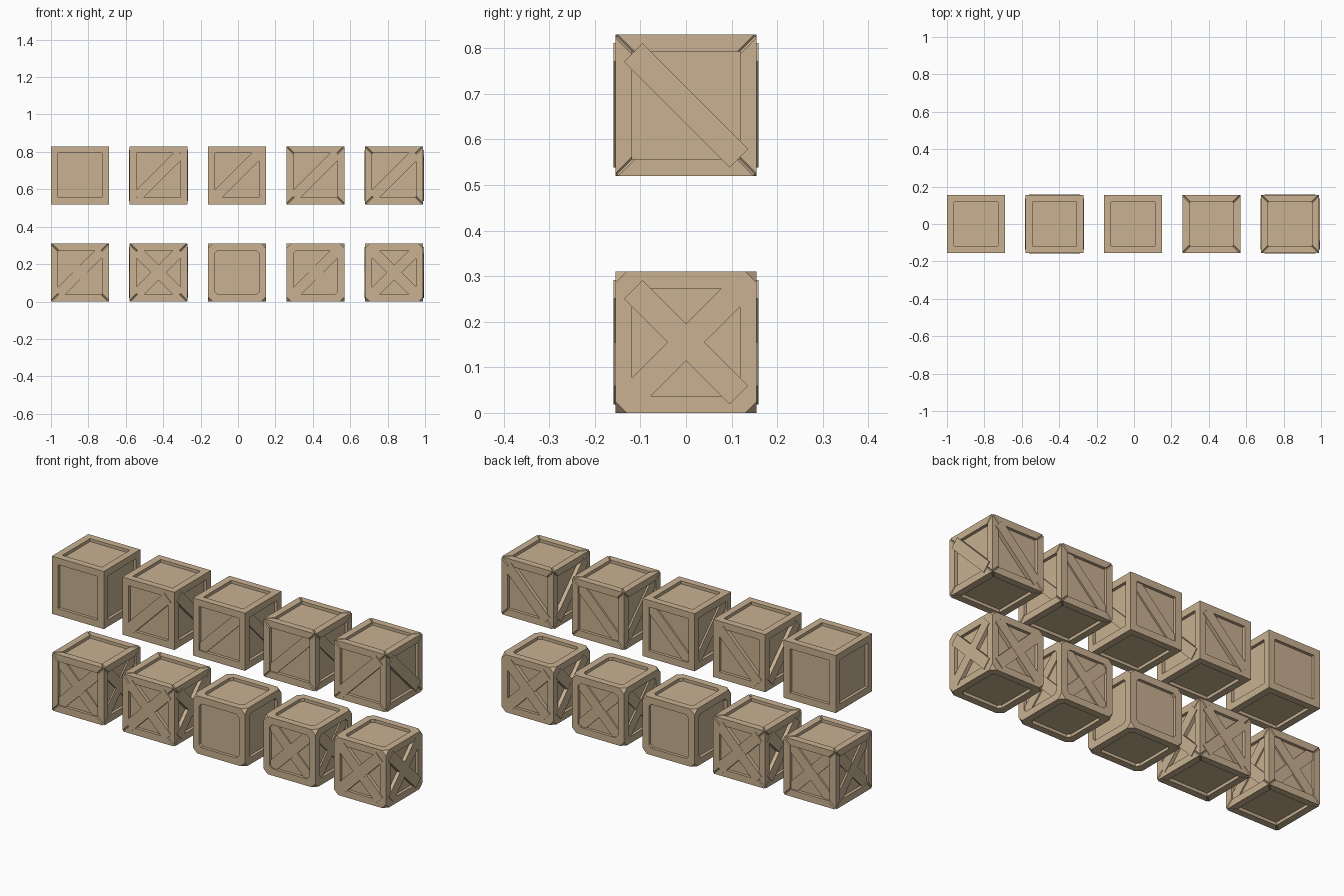
import bpy, bmesh, math
from mathutils import Vector, Matrix

if "Cube" in bpy.data.objects:
    bpy.data.objects.remove(bpy.data.objects["Cube"])

A = 0.155       # half size of a crate
B = 0.118       # half size of the recessed panel
DEPTH = 0.016   # recess depth
STEP = 0.42     # spacing between crates
wood = bpy.data.materials.new("tan wood")
wood.diffuse_color = (0.58, 0.44, 0.285, 1)
wood.use_nodes = True
wood.node_tree.nodes["Principled BSDF"].inputs["Base Color"].default_value = wood.diffuse_color


def finish(bm, name, centre):
    bmesh.ops.recalc_face_normals(bm, faces=bm.faces)
    me = bpy.data.meshes.new(name)
    bm.to_mesh(me)
    bm.free()
    me.materials.append(wood)
    ob = bpy.data.objects.new(name, me)
    ob.location = centre
    bpy.context.collection.objects.link(ob)
    return ob


def ring(half, cut):
    """Square outline, with clipped corners when cut > 0."""
    pts = []
    for sx, sy in ((1, 1), (-1, 1), (-1, -1), (1, -1)):
        if cut == 0:
            pts.append((sx * half, sy * half))
        else:
            p = [(sx * half, sy * (half - cut)), (sx * (half - cut), sy * half)]
            pts += p if sx * sy > 0 else p[::-1]
    return pts


def framed_box(name, centre, cut=0.0, panel_cut=0.0):
    """Box with a recessed panel on all six faces, corners optionally clipped."""
    bm = bmesh.new()
    for axis in range(3):
        for s in (-1, 1):
            def place(pts, h):
                out = []
                for u, v in pts:
                    co = [0, 0, 0]
                    co[axis], co[(axis + 1) % 3], co[(axis + 2) % 3] = s * h, u, v
                    out.append(bm.verts.new(co))
                return out
            rings = [place(ring(A, cut), A), place(ring(B, panel_cut), A),
                     place(ring(B, panel_cut), A - DEPTH)]
            n = len(rings[0])
            for r0, r1 in zip(rings, rings[1:]):
                for i in range(n):
                    j = (i + 1) % n
                    bm.faces.new((r0[i], r0[j], r1[j], r1[i]))
            bm.faces.new(rings[2])
    bmesh.ops.remove_doubles(bm, verts=bm.verts, dist=1e-5)
    if cut:
        bmesh.ops.holes_fill(bm, edges=[e for e in bm.edges if e.is_boundary], sides=3)
    finish(bm, name, centre)


def mitred_box(name, centre):
    """Panel core plus twelve edge beams with V grooves at the mitres."""
    bm = bmesh.new()
    bmesh.ops.create_cube(bm, size=2 * (A - DEPTH))
    finish(bm, name + "_panels", centre)
    bm = bmesh.new()
    g, d = 0.006, 0.004
    half = [(A - g, A, A), (A - d, A - d, A - d), (B - g, B, A), (B, B, A - d),
            (B - g, A, B), (B, A - d, B), (B, B, B)]
    for axis in range(3):
        for s1 in (-1, 1):
            for s2 in (-1, 1):
                vs = []
                for e in (-1, 1):
                    for p in half:
                        co = [0, 0, 0]
                        co[axis] = e * p[0]
                        co[(axis + 1) % 3] = s1 * p[1]
                        co[(axis + 2) % 3] = s2 * p[2]
                        vs.append(bm.verts.new(co))
                res = bmesh.ops.convex_hull(bm, input=vs)
                junk = {v for v in res["geom_interior"] if isinstance(v, bmesh.types.BMVert)}
                bmesh.ops.delete(bm, geom=list(junk), context='VERTS')
    finish(bm, name + "_frame", centre)


def brace(name, centre, flip, top, raised):
    """Diagonal plank on each of the four upright sides."""
    if raised:      # square-ended plank lying over the frame
        l, w = 0.116, 0.0202
        pts = [(-l - w, -l + w), (-l + w, -l - w), (l + w, l - w), (l - w, l + w)]
    else:           # plank fitted into the frame corners
        k = B - 0.04
        pts = [(-B, -B), (-k, -B), (B, k), (B, B), (k, B), (-B, -k)]
    bm = bmesh.new()
    for side in range(4):
        rot = Matrix.Rotation(side * math.pi / 2, 3, 'Z')
        # opposite sides lean the same way in space
        m = flip * (1 if side in (0, 3) else -1)
        if side == 1:
            m = -flip
        if side == 3:
            m = flip
        lo, hi = [], []
        for u, v in pts:
            lo.append(bm.verts.new(rot @ Vector((m * u, -(A - DEPTH - 0.002), v))))
            hi.append(bm.verts.new(rot @ Vector((m * u, -top, v))))
        n = len(pts)
        bm.faces.new(lo)
        bm.faces.new(hi)
        for i in range(n):
            j = (i + 1) % n
            bm.faces.new((lo[i], lo[j], hi[j], hi[i]))
    finish(bm, name, centre)


# style: frame kind, number of braces, raised braces
upper = [("plain", 0, False), ("plain", 1, True), ("plain", 1, False),
         ("mitred", 1, False), ("mitred", 1, True)]
lower = [("mitred", 2, False), ("mitred", 2, True), ("clipped", 0, False),
         ("clipped", 2, False), ("clipped", 2, True)]

for row, z, styles in (("upper", 0.675, upper), ("lower", A, lower)):
    for i, (kind, count, raised) in enumerate(styles):
        c = (-0.845 + STEP * i, 0, z)
        name = f"{row}_crate_{i + 1}"
        if kind == "mitred":
            mitred_box(name, c)
        elif kind == "clipped":
            framed_box(name, c, 0.025, 0.015)
        else:
            framed_box(name, c)
        if count:
            brace(name + "_brace", c, 1, A + 0.004 if raised else A - 0.007, raised)
        if count == 2:
            brace(name + "_cross_brace", c, -1, A + 0.003 if raised else A - 0.0085, raised)
